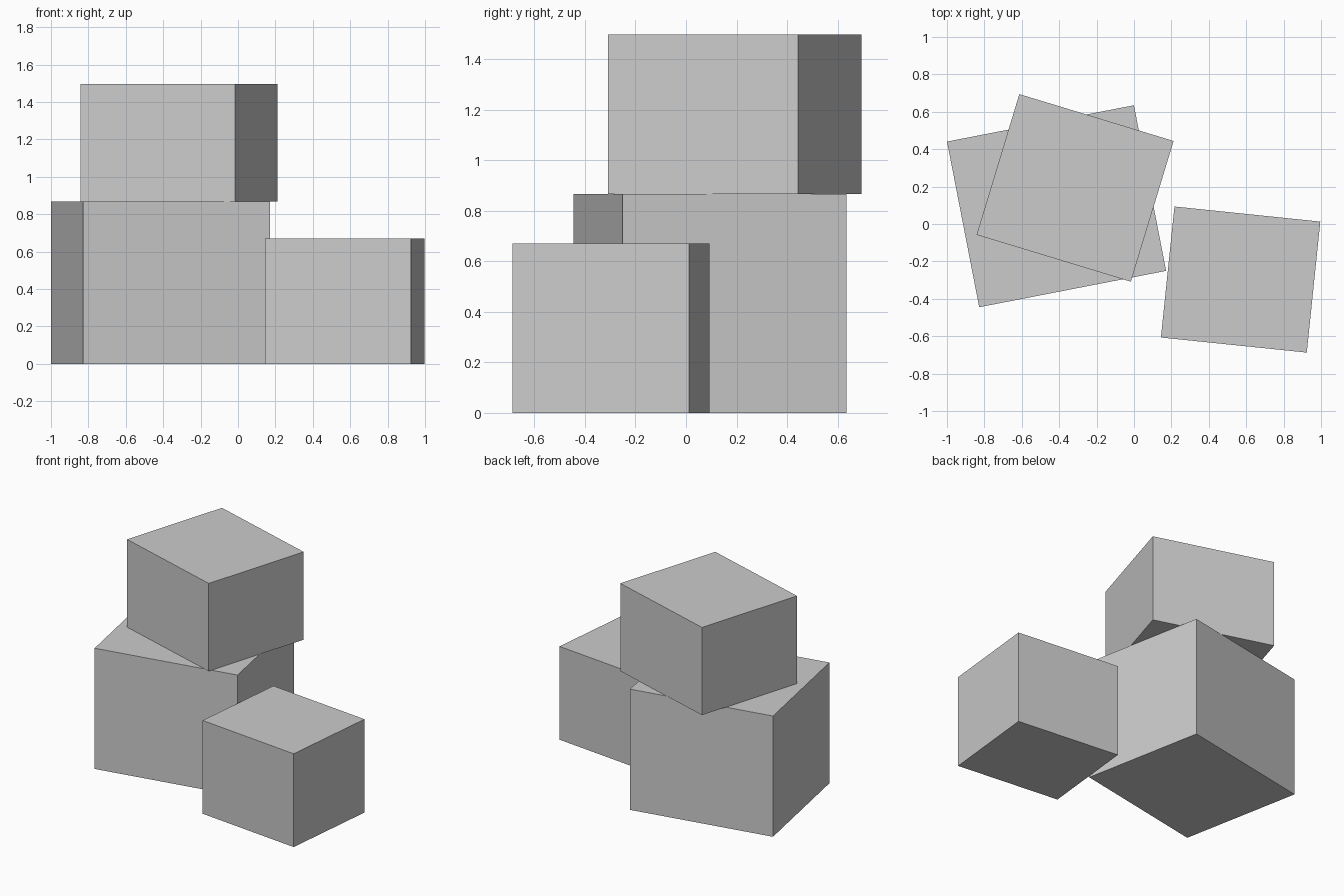
import bpy
import math

cube = bpy.data.objects.get("Cube")
if cube:
    bpy.data.objects.remove(cube, do_unlink=True)

# Single plain grey for every block
grey = bpy.data.materials.new("light_grey")
grey.use_nodes = True
colour = (0.6, 0.6, 0.6, 1.0)
grey.diffuse_color = colour
grey.node_tree.nodes["Principled BSDF"].inputs["Base Color"].default_value = colour


def block(name, centre, size, base, angle):
    """Box standing on height base, turned about its vertical axis."""
    bpy.ops.mesh.primitive_cube_add(
        size=1,
        location=(centre[0], centre[1], base + size[2] / 2),
        rotation=(0, 0, math.radians(angle)),
    )
    obj = bpy.context.object
    obj.name = name
    obj.scale = size
    bpy.ops.object.transform_apply(location=False, rotation=False, scale=True)
    obj.data.materials.append(grey)
    return obj


# Large box on the ground, a box stacked on it, and a small box beside it
block("large_box", (-0.414, 0.095), (1.018, 0.902, 0.867), 0, 11.0)
block("stacked_box", (-0.315, 0.193), (0.862, 0.786, 0.63), 0.867, -16.9)
block("small_box", (0.57, -0.297), (0.784, 0.704, 0.67), 0, -5.9)
